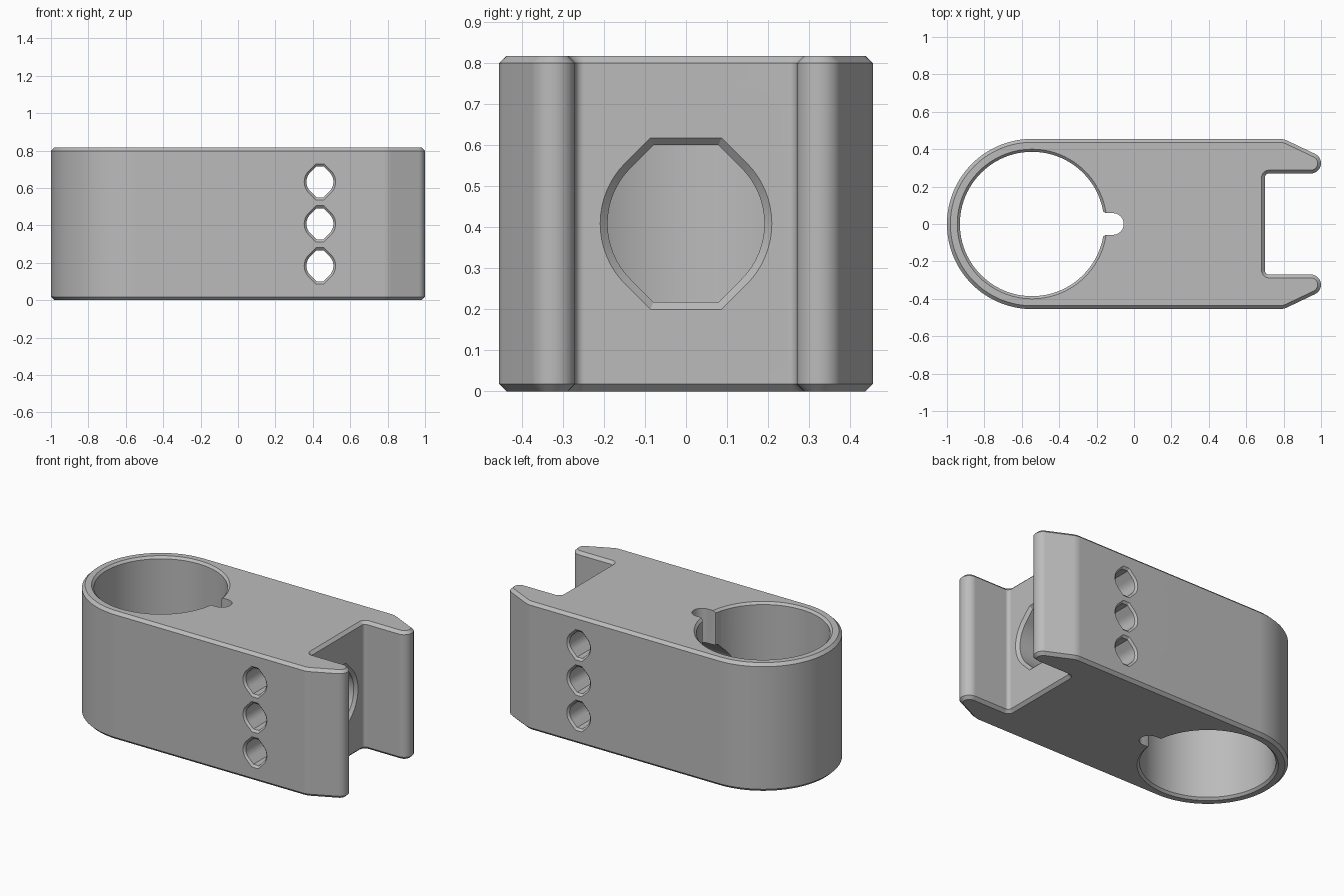
import bpy, bmesh, math
from mathutils import Vector

if "Cube" in bpy.data.objects:
    bpy.data.objects.remove(bpy.data.objects["Cube"])

H, C = 0.817, 0.018            # block height, edge chamfer
MID = H / 2
BORE_X = -0.545                # centre of the large upright bore


def arc(cx, cy, r, a0, a1, n):
    return [(cx + r * math.cos(math.radians(a0 + (a1 - a0) * i / n)),
             cy + r * math.sin(math.radians(a0 + (a1 - a0) * i / n))) for i in range(n + 1)]


def inset(pts, d):
    """Offset a counter-clockwise outline inward by d."""
    out = []
    for i, p in enumerate(pts):
        p = Vector(p)
        e0 = (p - Vector(pts[i - 1])).normalized()
        e1 = (Vector(pts[(i + 1) % len(pts)]) - p).normalized()
        n0, n1 = Vector((-e0.y, e0.x)), Vector((-e1.y, e1.x))
        out.append(tuple(p + (n0 + n1) * d / (1 + n0.dot(n1))))
    return out


def loft(name, rings):
    """Closed solid skinned through rings of 3D points."""
    bm = bmesh.new()
    vs = [[bm.verts.new(p) for p in ring] for ring in rings]
    n = len(vs[0])
    for a, b in zip(vs, vs[1:]):
        for i in range(n):
            j = (i + 1) % n
            bm.faces.new((a[i], a[j], b[j], b[i]))
    bm.faces.new(vs[0][::-1])
    bm.faces.new(vs[-1])
    bmesh.ops.recalc_face_normals(bm, faces=bm.faces[:])
    me = bpy.data.meshes.new(name)
    bm.to_mesh(me)
    bm.free()
    ob = bpy.data.objects.new(name, me)
    bpy.context.collection.objects.link(ob)
    return ob


def flat_topped(r, h):
    """Round hole with 45 degree shoulders and flats at +-h."""
    f = r * math.sqrt(2) - h
    right = [(f, -h)] + arc(0, 0, r, -45, 45, 16) + [(f, h)]
    return right + [(-x, -y) for x, y in right]


def cut(body, cutter):
    cutter.hide_render = True
    m = body.modifiers.new("cut", 'BOOLEAN')
    m.operation, m.solver, m.object = 'DIFFERENCE', 'EXACT', cutter
    bpy.context.view_layer.objects.active = body
    bpy.ops.object.modifier_apply(modifier=m.name)
    bpy.data.objects.remove(cutter)


# Block outline: slot corner, arm tip, slanted shoulder, round end, mirrored
half = (arc(0.722, 0.248, 0.022, 180, 90, 6)
        + arc(0.945, 0.325, 0.055, -90, 64.5, 16)
        + arc(0.777, 0.355, 0.10, 64.5, 90, 5)
        + arc(BORE_X, 0, 0.455, 90, 180, 32))
outline = half + [(x, -y) for x, y in half[-2::-1]]
small = inset(outline, C)
body = loft("clamp_block", [[(x, y, z) for x, y in o] for o, z in
                            ((small, 0), (outline, C), (outline, H - C), (small, H))])

# Large upright bore with chamfered rims
e, k, R = 0.02, 0.014, 0.386
levels = [(-e, R + k + e), (k, R), (H - k, R), (H + e, R + k + e)]
cut(body, loft("bore_cutter", [[(x, y, z) for x, y in arc(BORE_X, 0, r, 0, 360, 96)[:-1]]
                               for z, r in levels]))

# Keyway beside the bore, with flared mouth
key = [(-0.30, 0.105), (-0.30, -0.105), (-0.173, -0.105), (-0.171, -0.080),
       (-0.163, -0.065), (-0.150, -0.058)]
key += arc(-0.113, 0, 0.058, -90, 90, 16) + [(x, -y) for x, y in key[:1:-1]]
cut(body, loft("keyway_cutter", [[(x, y, z) for x, y in key] for z in (-0.1, H + 0.1)]))

# Lengthwise hole from the slot into the bore
levels = [(-0.5, 0.191), (0.70 - C, 0.191), (0.70 + C, 0.191 + 2 * C)]
cut(body, loft("long_hole_cutter", [[(x, a, MID + b) for a, b in flat_topped(r, r)]
                                    for x, r in levels]))

# Three cross holes with chamfered mouths
levels = [(-0.475, 0.104), (-0.443, 0.072), (0.443, 0.072), (0.475, 0.104)]
for i in (-1, 0, 1):
    cut(body, loft("cross_hole_cutter",
                   [[(0.438 + a, y, MID + 0.2245 * i + b) for a, b in flat_topped(r, r * 1.15)]
                    for y, r in levels]))

# Grey finish and smooth curved walls
grey = bpy.data.materials.new("grey")
grey.diffuse_color = (0.50, 0.50, 0.50, 1)
grey.use_nodes = True
grey.node_tree.nodes["Principled BSDF"].inputs["Base Color"].default_value = grey.diffuse_color
body.data.materials.clear()
body.data.materials.append(grey)
for p in body.data.polygons:
    p.material_index = 0
body.select_set(True)
bpy.context.view_layer.objects.active = body
bpy.ops.object.shade_smooth_by_angle(angle=math.radians(30))
wn = body.modifiers.new("even_shading", 'WEIGHTED_NORMAL')
wn.keep_sharp = True
